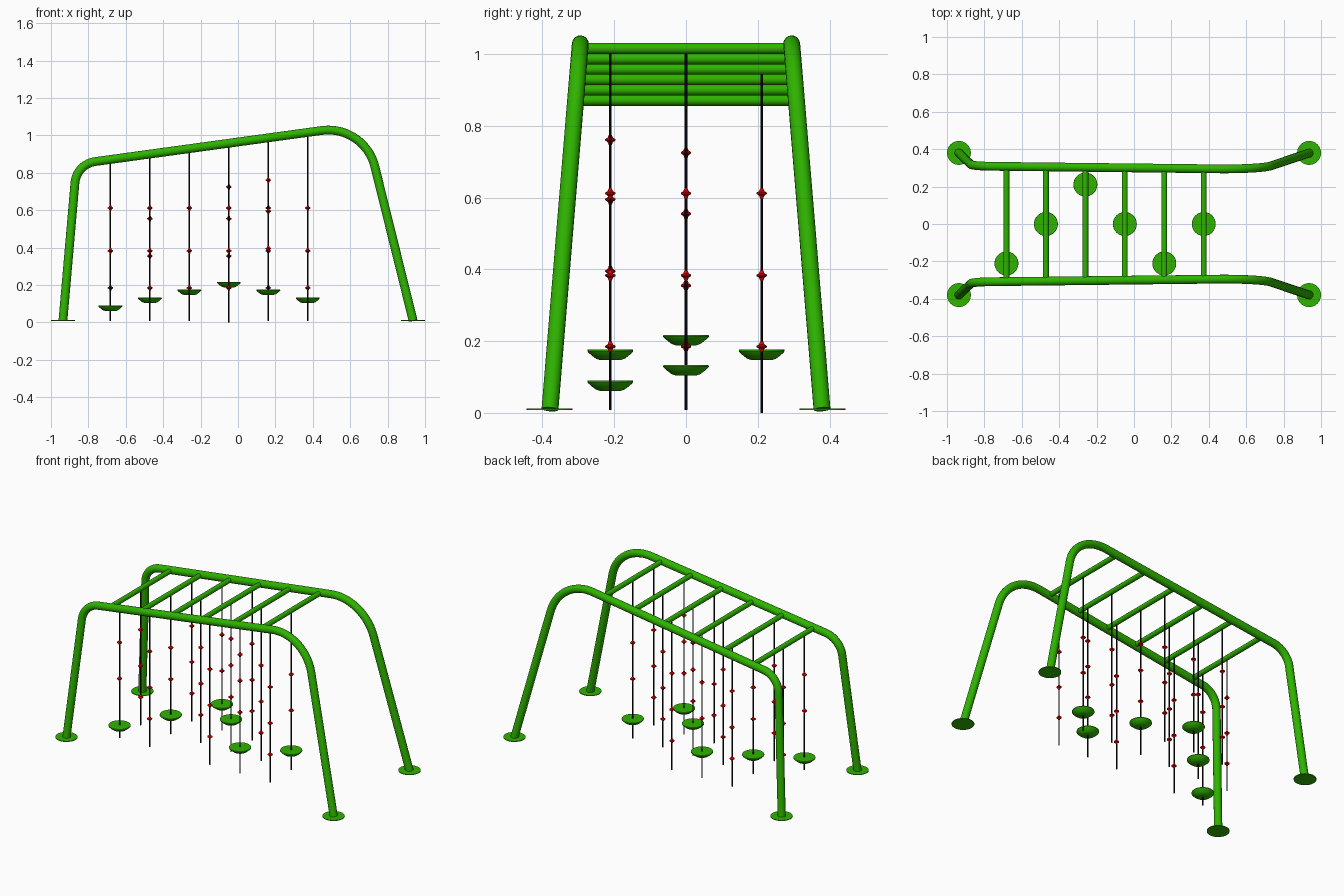
import bpy
import math
from mathutils import Vector

if "Cube" in bpy.data.objects:
    bpy.data.objects.remove(bpy.data.objects["Cube"])


def material(name, rgb):
    m = bpy.data.materials.new(name)
    m.use_nodes = True
    m.diffuse_color = (*rgb, 1)
    m.node_tree.nodes["Principled BSDF"].inputs["Base Color"].default_value = (*rgb, 1)
    return m


GREEN = material("bright green", (0.028, 0.455, 0.0))
BLACK = material("black", (0.003, 0.003, 0.003))
RED = material("red", (0.8, 0.0, 0.0))


def finish(obj, name, mat, smooth=True):
    obj.name = name
    obj.data.materials.clear()
    obj.data.materials.append(mat)
    bpy.ops.object.select_all(action="DESELECT")
    obj.select_set(True)
    bpy.context.view_layer.objects.active = obj
    if smooth:
        bpy.ops.object.shade_smooth_by_angle(angle=math.radians(40))


def tube(name, points, radius, mat, resolution=4):
    """Round tube swept along a polyline, converted to a mesh."""
    curve = bpy.data.curves.new(name, "CURVE")
    curve.dimensions = "3D"
    curve.bevel_depth = radius
    curve.bevel_resolution = resolution
    curve.use_fill_caps = True
    spline = curve.splines.new("POLY")
    spline.points.add(len(points) - 1)
    for p, co in zip(spline.points, points):
        p.co = (*co, 1)
    obj = bpy.data.objects.new(name, curve)
    bpy.context.collection.objects.link(obj)
    bpy.ops.object.select_all(action="DESELECT")
    obj.select_set(True)
    bpy.context.view_layer.objects.active = obj
    bpy.ops.object.convert(target="MESH")
    finish(bpy.context.object, name, mat)


def lathe(name, profile, sides, location, mat, smooth=True):
    """Closed solid turned from (radius, height) rings, bottom to top."""
    n = sides
    verts = [(r * math.cos(math.tau * i / n), r * math.sin(math.tau * i / n), z)
             for r, z in profile for i in range(n)]
    faces = [(k * n + i, k * n + (i + 1) % n, (k + 1) * n + (i + 1) % n, (k + 1) * n + i)
             for k in range(len(profile) - 1) for i in range(n)]
    faces.append(tuple(reversed(range(n))))
    faces.append(tuple(range(len(verts) - n, len(verts))))
    mesh = bpy.data.meshes.new(name)
    mesh.from_pydata(verts, [], faces)
    obj = bpy.data.objects.new(name, mesh)
    obj.location = location
    bpy.context.collection.objects.link(obj)
    finish(obj, name, mat, smooth)


def fillet(a, corner, b, reach, steps=14):
    """Circular arc rounding a corner, starting `reach` before it."""
    d1, d2 = (a - corner).normalized(), (b - corner).normalized()
    start = corner + d1 * reach
    half = d1.angle(d2) / 2
    center = corner + (d1 + d2).normalized() * (reach / math.cos(half))
    u, v = start - center, corner + d2 * reach - center
    sweep = u.angle(v)
    return [center + (u * math.sin(sweep * (1 - t)) + v * math.sin(sweep * t)) / math.sin(sweep)
            for t in (i / steps for i in range(steps + 1))]


def rail_z(x):
    return 0.965 + 0.137 * x


def lean(z):
    return 0.38 - 0.083 * z


# Side frames: one bent tube each, leaning inwards, on round foot plates
foot_a, foot_b = Vector((-0.936, 0, 0.01)), Vector((0.936, 0, 0.01))
bend_a, bend_b = Vector((-0.863, 0, rail_z(-0.863))), Vector((0.676, 0, rail_z(0.676)))
path = [foot_a, *fillet(foot_a, bend_a, bend_b, 0.1),
        *fillet(bend_a, bend_b, foot_b, 0.23, 20), foot_b]
for side, label in ((-1, "front"), (1, "back")):
    tube(label + "_frame", [(p.x, side * lean(p.z), p.z) for p in path], 0.0235, GREEN, 6)
    for foot, end in ((foot_a, "right"), (foot_b, "left")):
        lathe(f"{label}_{end}_foot_plate", [(0.064, 0.008), (0.064, 0.012)], 32,
              (foot.x, side * 0.38, 0), GREEN)

# Rungs
rungs = [-0.682 + 0.211 * i for i in range(6)]
for i, x in enumerate(rungs):
    z = rail_z(x)
    tube(f"rung_{i + 1}", [(x, -lean(z), z), (x, lean(z), z)], 0.0155, GREEN)

# Hanging ropes: (rung, lane, step height or None, bead heights)
LOW, MID, HIGH = (0.383, 0.612), (0.355, 0.555), (0.395, 0.595, 0.761)
PLAIN = (0.185, *LOW)
ropes = [
    (0, -1, 0.09, LOW), (0, 0, None, PLAIN),
    (1, -1, None, PLAIN), (1, 0, 0.133, MID), (1, 1, None, PLAIN),
    (2, 0, None, PLAIN), (2, 1, 0.176, LOW),
    (3, -1, None, PLAIN), (3, 0, 0.217, (*MID, 0.725)), (3, 1, None, PLAIN),
    (4, -1, 0.176, HIGH), (4, 0, None, PLAIN),
    (5, -1, None, PLAIN), (5, 0, 0.133, LOW),
]
BEAD = [(0.0045, -0.014), (0.008, -0.006), (0.015, -0.002),
        (0.015, 0.002), (0.008, 0.006), (0.0045, 0.014)]
BOWL = [(0.028, -0.029), (0.04, -0.025), (0.052, -0.016),
        (0.061, -0.008), (0.064, -0.004), (0.063, 0)]
for rung, lane, step, beads in ropes:
    x, y = rungs[rung], lane * 0.211
    tag = f"{rung + 1}_{('front', 'middle', 'back')[lane + 1]}"
    bottom = 0.0 if (rung, lane) == (3, 1) else 0.008
    tube("rope_" + tag, [(x, y, bottom), (x, y, rail_z(x) - 0.013)], 0.004, BLACK, 2)
    for k, z in enumerate(beads):
        lathe(f"bead_{tag}_{k + 1}", BEAD, 10, (x, y, z), RED, False)
    # Bowl-shaped step
    if step:
        lathe("step_" + tag, BOWL, 32, (x, y, step), GREEN)
